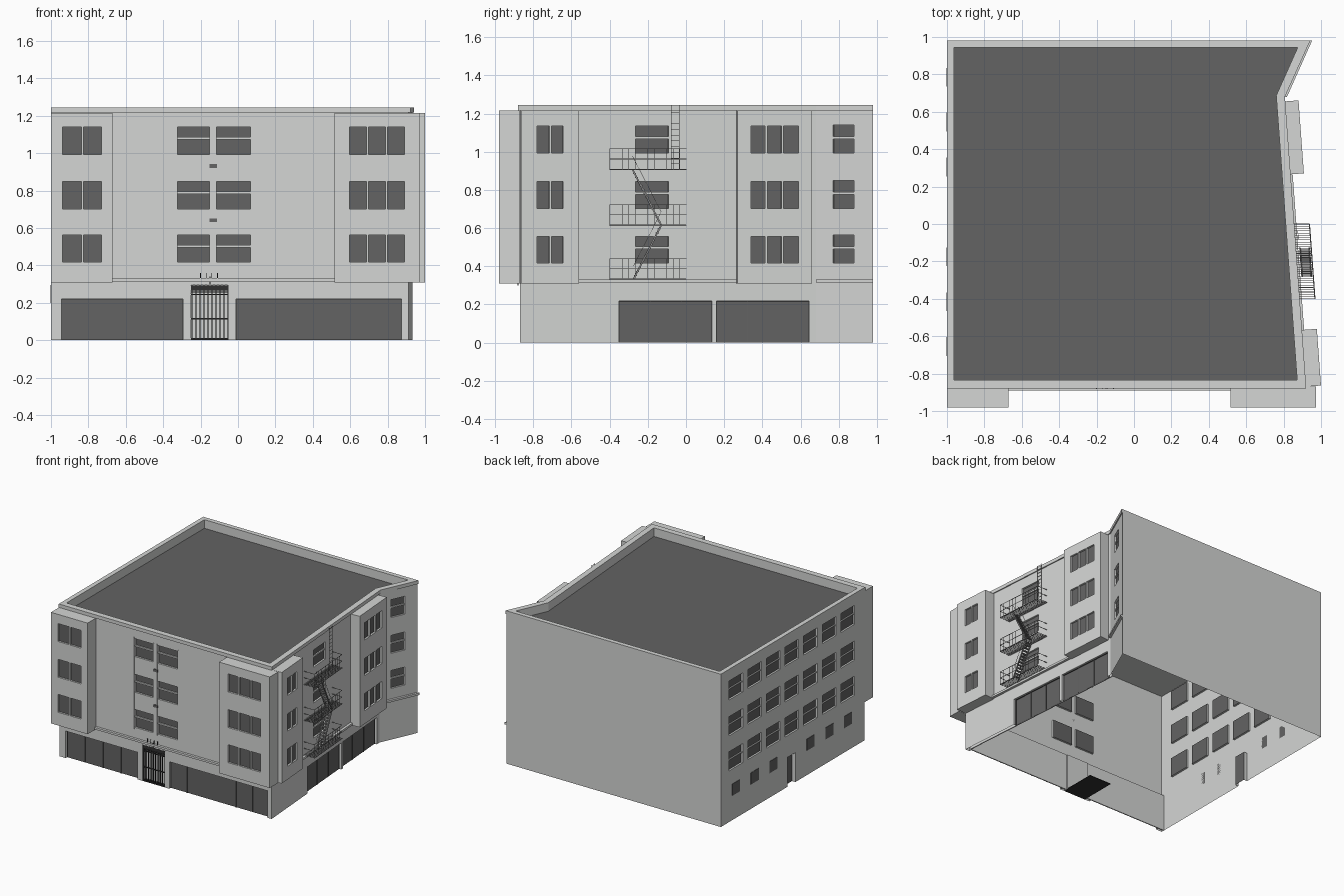
import bpy, bmesh
from mathutils import Vector as V

if "Cube" in bpy.data.objects:
    bpy.data.objects.remove(bpy.data.objects["Cube"])


def material(name, rgb):
    m = bpy.data.materials.new(name)
    m.use_nodes = True
    m.diffuse_color = (*rgb, 1)
    m.node_tree.nodes["Principled BSDF"].inputs["Base Color"].default_value = (*rgb, 1)
    return m


MATS = [material("pale_concrete", (0.66, 0.67, 0.66)),
        material("dark_grey", (0.125, 0.125, 0.125)),
        material("black_metal", (0.03, 0.03, 0.03)),
        material("grey_steel", (0.3, 0.3, 0.3))]
PALE, DARK, BLACK, STEEL = range(4)
TOP, ROOF, BAY_LOW, BAY_TOP = 1.245, 1.175, 0.31, 1.215
UP = V((0, 0, 1))


def finish(name, bm):
    mesh = bpy.data.meshes.new(name)
    bm.to_mesh(mesh)
    bm.free()
    for m in MATS:
        mesh.materials.append(m)
    ob = bpy.data.objects.new(name, mesh)
    bpy.context.collection.objects.link(ob)


def face(bm, pts, facing, mat=PALE):
    """Add a polygon whose normal points towards 'facing'."""
    n = (pts[1] - pts[0]).cross(pts[2] - pts[0])
    if n.dot(facing) < 0:
        pts = pts[::-1]
    bm.faces.new([bm.verts.new(p) for p in pts]).material_index = mat


def prism(bm, outline, z0, z1, mat=PALE):
    low = [bm.verts.new((p[0], p[1], z0)) for p in outline]
    high = [bm.verts.new((p[0], p[1], z1)) for p in outline]
    n = len(outline)
    new = [bm.faces.new(low[::-1]), bm.faces.new(high)]
    new += [bm.faces.new((low[i], low[(i + 1) % n], high[(i + 1) % n], high[i])) for i in range(n)]
    for f in new:
        f.material_index = mat
    bmesh.ops.recalc_face_normals(bm, faces=new)


def block(bm, x0, x1, y0, y1, z0, z1, mat=PALE):
    prism(bm, [(x0, y0), (x1, y0), (x1, y1), (x0, y1)], z0, z1, mat)


def bar(bm, a, b, r=0.0015, mat=STEEL):
    """Thin square rod between two points."""
    a, b = V(a), V(b)
    d = (b - a).normalized()
    s = d.cross(UP if abs(d.z) < 0.9 else V((1, 0, 0))).normalized() * r
    t = d.cross(s)
    ends = [[bm.verts.new(p + o) for o in (s + t, t - s, -s - t, s - t)] for p in (a, b)]
    new = [bm.faces.new(e) for e in ends]
    new += [bm.faces.new((ends[0][i], ends[0][i - 1], ends[1][i - 1], ends[1][i])) for i in range(4)]
    for f in new:
        f.material_index = mat
    bmesh.ops.recalc_face_normals(bm, faces=new)


def wall(bm, a, b, z0, z1, holes=(), axis=0):
    """Wall from a to b (outside on the right) with recesses given as (c0, c1, z0, z1, depth, mat)."""
    a, b = V((*a, 0)), V((*b, 0))
    d = (b - a).normalized()
    out = V((d.y, -d.x, 0))

    def at(c, z, inward=0):
        return a + (b - a) * ((c - a[axis]) / (b[axis] - a[axis])) + UP * z - out * inward

    cs = sorted({a[axis], b[axis], *[c for h in holes for c in h[:2]]})
    zs = sorted({z0, z1, *[z for h in holes for z in h[2:4]]})
    for c0, c1 in zip(cs, cs[1:]):
        for v0, v1 in zip(zs, zs[1:]):
            mc, mz = (c0 + c1) / 2, (v0 + v1) / 2
            if not any(h[0] < mc < h[1] and h[2] < mz < h[3] for h in holes):
                face(bm, [at(c0, v0), at(c1, v0), at(c1, v1), at(c0, v1)], out)
    for c0, c1, v0, v1, dep, mat in holes:
        ring = [(c0, v0), (c1, v0), (c1, v1), (c0, v1)]
        face(bm, [at(*p, dep) for p in ring], out, mat)
        mid = at((c0 + c1) / 2, (v0 + v1) / 2, dep / 2)
        for i in range(4):
            p, q = ring[i], ring[(i + 1) % 4]
            if p[1] + q[1] > 0:
                pts = [at(*p), at(*q), at(*q, dep), at(*p, dep)]
                face(bm, pts, mid - (pts[0] + pts[2]) / 2)


LOWS = (0.417, 0.703, 0.994)


def windows(spans, height=0.146):
    """Three storeys of recessed windows."""
    return [(c0, c1, low, low + height, 0.015, DARK) for low in LOWS for c0, c1 in spans]


# Main shell
FL, FR, NOTCH, BR, BL = [(-1, -0.87), (0.912, -0.87), (0.798, 0.68), (0.932, 0.98), (-1, 0.98)]
PLAN = [FL, FR, NOTCH, BR, BL]
SHOPS = [(-0.945, -0.295), (-0.01, 0.875)]
GARAGES = [(-0.35, 0.135), (0.16, 0.645)]
CENTRE = [(-0.323, -0.153), (-0.115, 0.068)]
ESCAPE_WINDOW = (-0.264, -0.092)
NOTCH_WINDOW = (0.77, 0.88)


# Point beside the slanted right wall: position along y, distance out
def side(y, out=0.0):
    return (FR[0] + (NOTCH[0] - FR[0]) * (y - FR[1]) / (NOTCH[1] - FR[1]) + out, y)


def notch(y, out=0.0):
    return (NOTCH[0] + (BR[0] - NOTCH[0]) * (y - NOTCH[1]) / (BR[1] - NOTCH[1]) + out, y)


bm = bmesh.new()
wall(bm, FL, FR, 0, TOP, windows(CENTRE) + [(*s, 0, 0.22, 0.02, DARK) for s in SHOPS]
     + [(-0.25, -0.05, 0, 0.295, 0.04, PALE)])
finish("front_wall", bm)

bm = bmesh.new()
wall(bm, FR, NOTCH, 0, TOP, windows([ESCAPE_WINDOW], 0.14)
     + [(*g, 0, 0.217, 0.02, DARK) for g in GARAGES], 1)
wall(bm, NOTCH, BR, 0, TOP, windows([NOTCH_WINDOW]), 1)
finish("right_walls", bm)

# Left wall with small ground-floor windows and a door
bm = bmesh.new()
columns = [0.785 - 0.24 * i for i in range(7)]
LEFT = [(y - 0.088, y + 0.088) for y in columns]
wall(bm, BL, FL, 0, TOP, windows(LEFT, 0.155) + [(0.02, 0.12, 0, 0.24, 0.03, DARK)], 1)
finish("left_wall", bm)
bm = bmesh.new()
for i, y in enumerate(columns):
    if i != 3:
        block(bm, -1.003, -1, y - 0.05, y + 0.05, 0.2, 0.295, DARK)
finish("small_left_windows", bm)

bm = bmesh.new()
wall(bm, BR, BL, 0, TOP)
finish("back_wall", bm)

# Inner lining behind the shopfronts and garages
bm = bmesh.new()
block(bm, -0.999, -0.25, -0.849, -0.842, 0, 0.3)
block(bm, -0.05, 0.88, -0.849, -0.842, 0, 0.3)
prism(bm, [side(-0.84, -0.03), side(-0.84, -0.022), side(0.67, -0.022), side(0.67, -0.03)], 0, 0.3)
finish("ground_floor_lining", bm)


# Parapet rim, roof and ceiling
def inset(plan, w):
    res = []
    for i, p in enumerate(plan):
        p = V(p)
        d0 = (p - V(plan[i - 1])).normalized()
        d1 = (V(plan[(i + 1) % len(plan)]) - p).normalized()
        n0, n1 = V((-d0.y, d0.x)), V((-d1.y, d1.x))
        res.append(p + (n0 + n1) * (w / (1 + n0.dot(n1))))
    return res


INNER = inset(PLAN, 0.037)
bm = bmesh.new()
for i in range(5):
    j = (i + 1) % 5
    face(bm, [V((*p, TOP)) for p in (PLAN[i], PLAN[j], INNER[j], INNER[i])], UP)
    d = INNER[j] - INNER[i]
    face(bm, [V((*INNER[i], ROOF)), V((*INNER[j], ROOF)), V((*INNER[j], TOP)), V((*INNER[i], TOP))],
         V((-d.y, d.x, 0)))
finish("parapet", bm)
bm = bmesh.new()
face(bm, [V((*p, ROOF)) for p in INNER], UP, DARK)
finish("roof", bm)
bm = bmesh.new()
face(bm, [V((*p, ROOF - 0.01)) for p in PLAN], -UP)
finish("ceiling", bm)


# Projecting bays
def bay(name, a, b, out, spans, axis, height=0.146):
    d = (V(b) - V(a)).normalized()
    o = V((d.y, -d.x)) * out
    a2, b2 = V(a) + o, V(b) + o
    bm = bmesh.new()
    wall(bm, a2, b2, BAY_LOW, BAY_TOP, windows(spans, height), axis)
    wall(bm, a, a2, BAY_LOW, BAY_TOP, (), 1 - axis)
    wall(bm, b2, b, BAY_LOW, BAY_TOP, (), 1 - axis)
    for z, n in ((BAY_LOW, -UP), (BAY_TOP, UP)):
        face(bm, [V((*p, z)) for p in (a, a2, b2, b)], n)
    finish(name, bm)


bay("front_left_bay", (-1, -0.87), (-0.67, -0.87), 0.11, [(-0.938, -0.837), (-0.826, -0.73)], 0)
bay("front_right_bay", (0.515, -0.87), (0.972, -0.87), 0.11,
    [(0.597, 0.687), (0.698, 0.789), (0.8, 0.89)], 0)
bay("side_front_bay", side(-0.87), side(-0.567), 0.088, [(-0.78, -0.716), (-0.706, -0.645)], 1, 0.14)
bay("side_back_bay", side(0.265), side(0.655), 0.08,
    [(0.34, 0.415), (0.427, 0.5), (0.51, 0.59)], 1, 0.14)

# Belt ledges and cornice
bm = bmesh.new()
block(bm, -0.67, 0.515, -0.89, -0.87, 0.315, 0.332)
prism(bm, [side(-0.567), side(-0.567, 0.02), side(0.265, 0.02), side(0.265)], 0.315, 0.332)
prism(bm, [NOTCH, notch(0.68, 0.02), notch(0.98, 0.02), BR], 0.315, 0.332)
finish("belt_ledge", bm)
bm = bmesh.new()
prism(bm, [FL, (-1, -0.88), (0.921, -0.88), side(0.68, 0.009), notch(0.98, 0.01), BR, NOTCH, FR], 1.217, TOP)
finish("cornice", bm)

# Meeting rails across the sash windows
bm = bmesh.new()
for low in LOWS:
    z = low + 0.08
    for c0, c1 in CENTRE:
        block(bm, c0, c1, -0.866, -0.856, z, z + 0.012)
    for place, (c0, c1) in ((side, ESCAPE_WINDOW), (notch, NOTCH_WINDOW)):
        prism(bm, [place(c0, -0.014), place(c0, -0.004), place(c1, -0.004), place(c1, -0.014)], z - 0.006, z + 0.006)
    for c0, c1 in LEFT:
        block(bm, -0.996, -0.986, c0, c1, z, z + 0.008)
finish("window_meeting_rails", bm)

# Thin upright strips beside the central windows, and vents between them
bm = bmesh.new()
for x in (-0.327, -0.149, -0.119, 0.072):
    bar(bm, (x, -0.873, 0.405), (x, -0.873, 1.15), 0.003, PALE)
finish("window_strips", bm)
bm = bmesh.new()
for z in (0.632, 0.922):
    block(bm, -0.153, -0.112, -0.878, -0.87, z, z + 0.02, DARK)
finish("wall_vents", bm)

# Entrance gate, floor and bracket
bm = bmesh.new()
for i in range(10):
    x = -0.246 + i * 0.0213
    bar(bm, (x, -0.862, 0), (x, -0.862, 0.295), 0.003, BLACK)
for z in (0.008, 0.115, 0.245, 0.258):
    bar(bm, (-0.25, -0.862, z), (-0.05, -0.862, z), 0.003, BLACK)
block(bm, -0.25, -0.05, -0.866, -0.858, 0.266, 0.292, BLACK)
finish("entrance_gate", bm)
bm = bmesh.new()
block(bm, -0.25, -0.05, -0.87, -0.57, 0, 0.005, BLACK)
finish("entrance_floor", bm)
bm = bmesh.new()
for x in (-0.2, -0.17, -0.14, -0.11):
    bar(bm, (x, -0.88, 0.332), (x, -0.88, 0.36), 0.002, BLACK)
bar(bm, (-0.15, -0.88, 0.3), (-0.15, -0.88, 0.34), 0.002, BLACK)
finish("entrance_bracket", bm)

# Mullions and frames of shopfronts and garages
bm = bmesh.new()
for spans, place in ((SHOPS, lambda c: (c, -0.853)), (GARAGES, lambda c: side(c, -0.017))):
    for c0, c1 in spans:
        n = max(3, round((c1 - c0) / 0.15))
        for i in range(n + 1):
            p = place(c0 + (c1 - c0) * i / n)
            bar(bm, (*p, 0), (*p, 0.215), 0.002, DARK if 0 < i < n else BLACK)
        bar(bm, (*place(c0), 0.216), (*place(c1), 0.216), 0.002, BLACK)
finish("shopfront_frames", bm)

# Fire escape: slatted platforms with railings
LEVELS = (0.332, 0.615, 0.907)
bm = bmesh.new()
for z in LEVELS:
    for i in range(34):
        y = -0.4 + i * 0.4 / 33
        bar(bm, (*side(y), z), (*side(y, 0.09), z))
    for out in (0.003, 0.09):
        bar(bm, (*side(-0.4, out), z), (*side(0, out), z), 0.003)
    for h in (0.055, 0.108):
        rail = [(*side(y, o), z + h) for y, o in ((-0.4, 0), (-0.4, 0.09), (0, 0.09), (0, 0))]
        for p, q in zip(rail, rail[1:]):
            bar(bm, p, q)
    for i in range(13):
        p = side(-0.4 + i / 30, 0.09)
        bar(bm, (*p, z), (*p, z + 0.108), 0.001)
finish("escape_platforms", bm)

# Fire escape: zigzag stairs and roof ladder
bm = bmesh.new()
for (y0, z0), (y1, z1) in (((-0.275, LEVELS[0]), (-0.13, LEVELS[1])), ((-0.13, LEVELS[1]), (-0.28, LEVELS[2]))):
    for out in (0.03, 0.08):
        bar(bm, (*side(y0, out), z0), (*side(y1, out), z1), 0.004)
        bar(bm, (*side(y0, out), z0 + 0.07), (*side(y1, out), z1 + 0.07), 0.001)
    for i in range(1, 14):
        y, z = y0 + (y1 - y0) * i / 14, z0 + (z1 - z0) * i / 14
        prism(bm, [side(y - 0.008, 0.03), side(y - 0.008, 0.08), side(y + 0.008, 0.08), side(y + 0.008, 0.03)],
              z - 0.002, z + 0.002, STEEL)
finish("escape_stairs", bm)
bm = bmesh.new()
for y in (-0.078, -0.035):
    bar(bm, (*side(y, 0.025), LEVELS[2]), (*side(y, 0.025), TOP))
for i in range(11):
    z = LEVELS[2] + 0.03 * (i + 1)
    bar(bm, (*side(-0.078, 0.025), z), (*side(-0.035, 0.025), z), 0.001)
finish("roof_ladder", bm)
